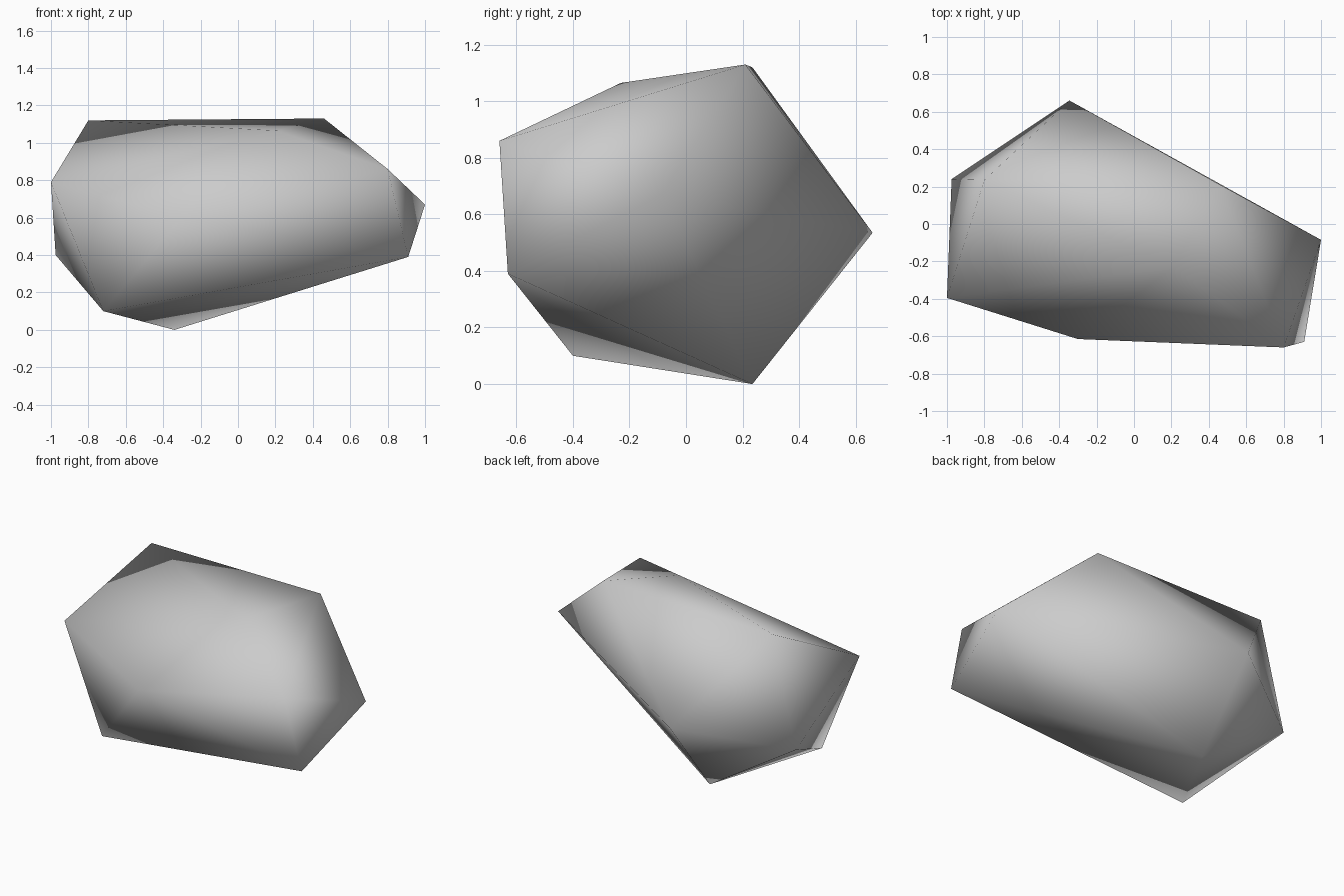
import bpy
import bmesh

# Remove the default object
default_cube = bpy.data.objects.get("Cube")
if default_cube:
    bpy.data.objects.remove(default_cube, do_unlink=True)


def make_material(name, colour):
    material = bpy.data.materials.new(name)
    material.use_nodes = True
    material.diffuse_color = colour
    shader = material.node_tree.nodes.get("Principled BSDF")
    shader.inputs["Base Color"].default_value = colour
    return material


# Corners of the boulder: two end tips and the two rings of five between them
left_tip = (1.0, -0.085, 0.67)
right_tip = (-1.0, -0.395, 0.79)
left_ring = [
    (0.91, -0.63, 0.39),     # lower front
    (0.80, -0.66, 0.86),     # upper front
    (0.46, 0.21, 1.13),      # top
    (-0.345, 0.66, 0.535),   # back
    (-0.34, 0.235, 0.0),     # bottom
]
right_ring = [
    (-0.30, -0.615, 0.60),   # front
    (0.21, -0.23, 1.065),    # top front
    (-0.80, 0.235, 1.12),    # top back
    (-0.975, 0.24, 0.40),    # lower back
    (-0.72, -0.40, 0.10),    # lower front
]

# Join them like a distorted icosahedron: a fan on each tip, a zigzag band between
bm = bmesh.new()
tip_a, tip_b = bm.verts.new(left_tip), bm.verts.new(right_tip)
ring_a = [bm.verts.new(corner) for corner in left_ring]
ring_b = [bm.verts.new(corner) for corner in right_ring]
for i in range(len(ring_a)):
    j = (i + 1) % len(ring_a)
    bm.faces.new((tip_a, ring_a[i], ring_a[j]))
    bm.faces.new((tip_b, ring_b[j], ring_b[i]))
    bm.faces.new((ring_a[i], ring_b[i], ring_a[j]))
    bm.faces.new((ring_b[i], ring_b[j], ring_a[j]))
bmesh.ops.recalc_face_normals(bm, faces=bm.faces)
for face in bm.faces:
    face.smooth = True

# Boulder object, smooth shaded all over
mesh = bpy.data.meshes.new("boulder")
bm.to_mesh(mesh)
bm.free()
mesh.materials.append(make_material("stone grey", (0.6, 0.6, 0.6, 1.0)))
boulder = bpy.data.objects.new("boulder", mesh)
bpy.context.collection.objects.link(boulder)
